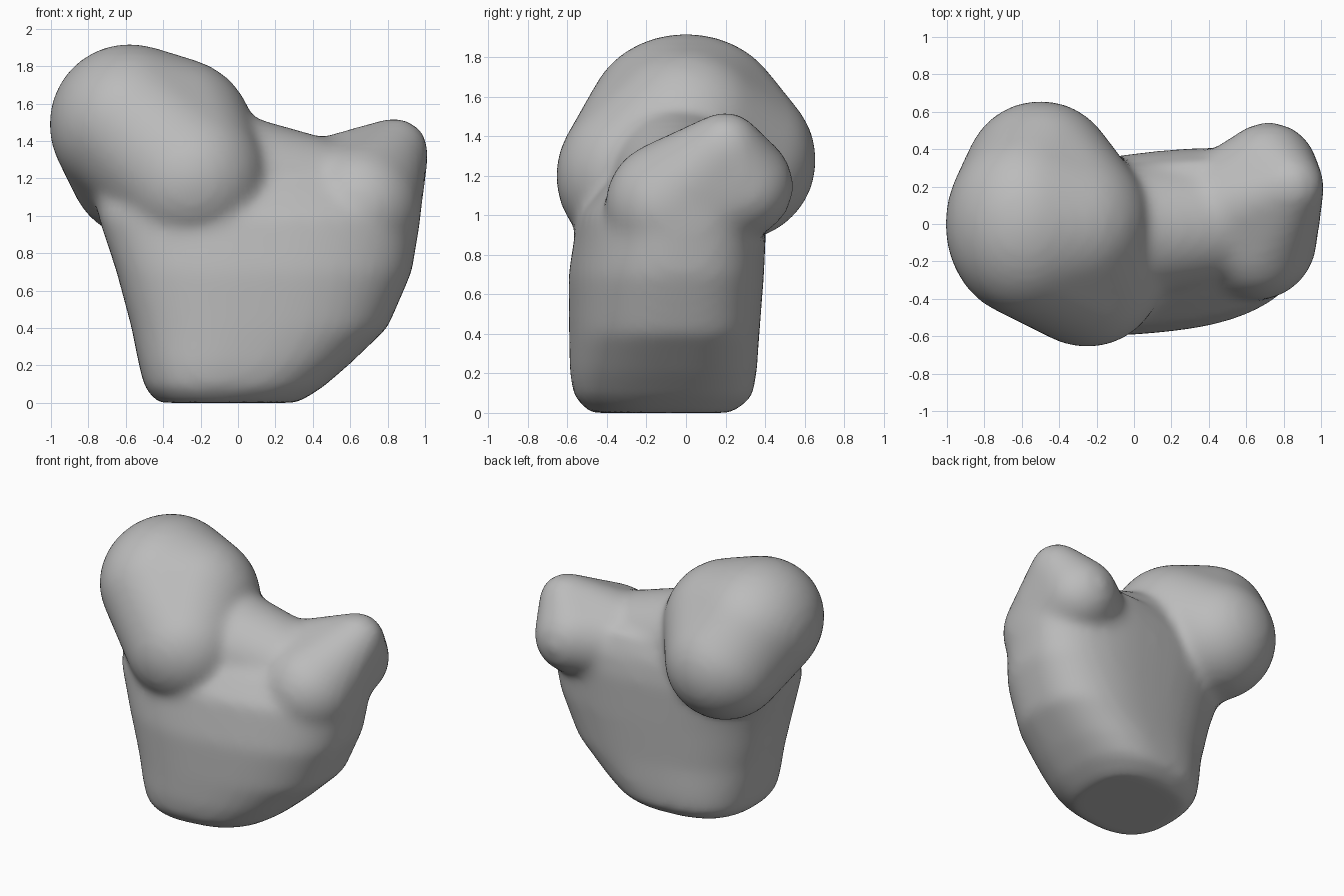
import bpy
import bmesh
from math import sin, cos, pi, copysign
from mathutils import Matrix

cube = bpy.data.objects.get("Cube")
if cube:
    bpy.data.objects.remove(cube, do_unlink=True)

bone_grey = bpy.data.materials.new("bone_grey")
bone_grey.use_nodes = True
colour = (0.5, 0.5, 0.5, 1)
bone_grey.diffuse_color = colour
bone_grey.node_tree.nodes["Principled BSDF"].inputs["Base Color"].default_value = colour

body = bmesh.new()


def ball(x, y, z, r, ry=None):
    """Surface points of a ball, optionally longer in y."""
    temp = bmesh.new()
    matrix = Matrix.Translation((x, y, z)) @ Matrix.Diagonal((r, ry or r, r, 1))
    bmesh.ops.create_icosphere(temp, subdivisions=4, radius=1, matrix=matrix)
    points = [v.co.copy() for v in temp.verts]
    temp.free()
    return points


def add_hull(*balls):
    """Wrap a convex skin around several balls."""
    verts = [body.verts.new(p) for points in balls for p in points]
    hull = bmesh.ops.convex_hull(body, input=verts)
    spare = {g for g in hull["geom_interior"] + hull["geom_unused"]
             if isinstance(g, bmesh.types.BMVert)}
    bmesh.ops.delete(body, geom=list(spare), context="VERTS")


def add_loft(sections, power=2.6, shear=0.1, count=48):
    """Skin rounded sections given as (z, left, right, front, back)."""
    rings = []
    for z, x0, x1, y0, y1 in sections:
        ring = []
        for i in range(count):
            c, s = cos(2 * pi * i / count), sin(2 * pi * i / count)
            dx = copysign(abs(c) ** (2 / power), c) * (x1 - x0) / 2
            dy = copysign(abs(s) ** (2 / power), s) * (y1 - y0) / 2
            ring.append(body.verts.new(((x0 + x1) / 2 + dx, (y0 + y1) / 2 + dy + shear * dx, z)))
        rings.append(ring)
    for low, high in zip(rings, rings[1:]):
        for i in range(count):
            j = (i + 1) % count
            body.faces.new((low[i], low[j], high[j], high[i]))
    body.faces.new(rings[0][::-1])
    body.faces.new(rings[-1])


# Flaring shaft with a flat cut base
add_loft([
    (0.00, -0.43, 0.32, -0.48, 0.23),
    (0.08, -0.50, 0.45, -0.56, 0.33),
    (0.20, -0.53, 0.59, -0.58, 0.35),
    (0.40, -0.57, 0.80, -0.58, 0.36),
    (0.70, -0.65, 0.93, -0.58, 0.38),
    (1.00, -0.75, 0.98, -0.53, 0.39),
    (1.15, -0.76, 0.96, -0.42, 0.37),
    (1.30, -0.70, 0.86, -0.27, 0.31),
])

# Large rounded lobe
add_hull(
    ball(-0.58, 0.00, 1.49, 0.43, 0.50),
    ball(-0.35, 0.00, 1.41, 0.44),
    ball(-0.50, 0.25, 1.28, 0.41),
    ball(-0.25, -0.25, 1.20, 0.41),
)

# Small lobe, hooked towards the back
add_hull(
    ball(0.835, 0.20, 1.34, 0.185),
    ball(0.72, 0.28, 1.15, 0.265),
    ball(0.65, -0.08, 1.05, 0.33),
    ball(0.45, 0.05, 1.10, 0.31),
)

# Saddle between the lobes
add_hull(
    ball(-0.20, -0.05, 1.20, 0.39),
    ball(0.45, 0.00, 1.09, 0.32),
)

bmesh.ops.recalc_face_normals(body, faces=body.faces[:])
mesh = bpy.data.meshes.new("bone_end")
body.to_mesh(mesh)
body.free()
bone = bpy.data.objects.new("bone_end", mesh)
bpy.context.collection.objects.link(bone)
bone.data.materials.append(bone_grey)

# Fuse the parts into one skin and soften the creases
remesh = bone.modifiers.new("fuse", "REMESH")
remesh.mode = "VOXEL"
remesh.voxel_size = 0.03
soften = bone.modifiers.new("soften", "SMOOTH")
soften.factor = 0.5
soften.iterations = 16

bpy.ops.object.select_all(action="DESELECT")
bone.select_set(True)
bpy.context.view_layer.objects.active = bone
for name in ("fuse", "soften"):
    bpy.ops.object.modifier_apply(modifier=name)
bpy.ops.object.shade_smooth_by_angle(angle=0.7)
